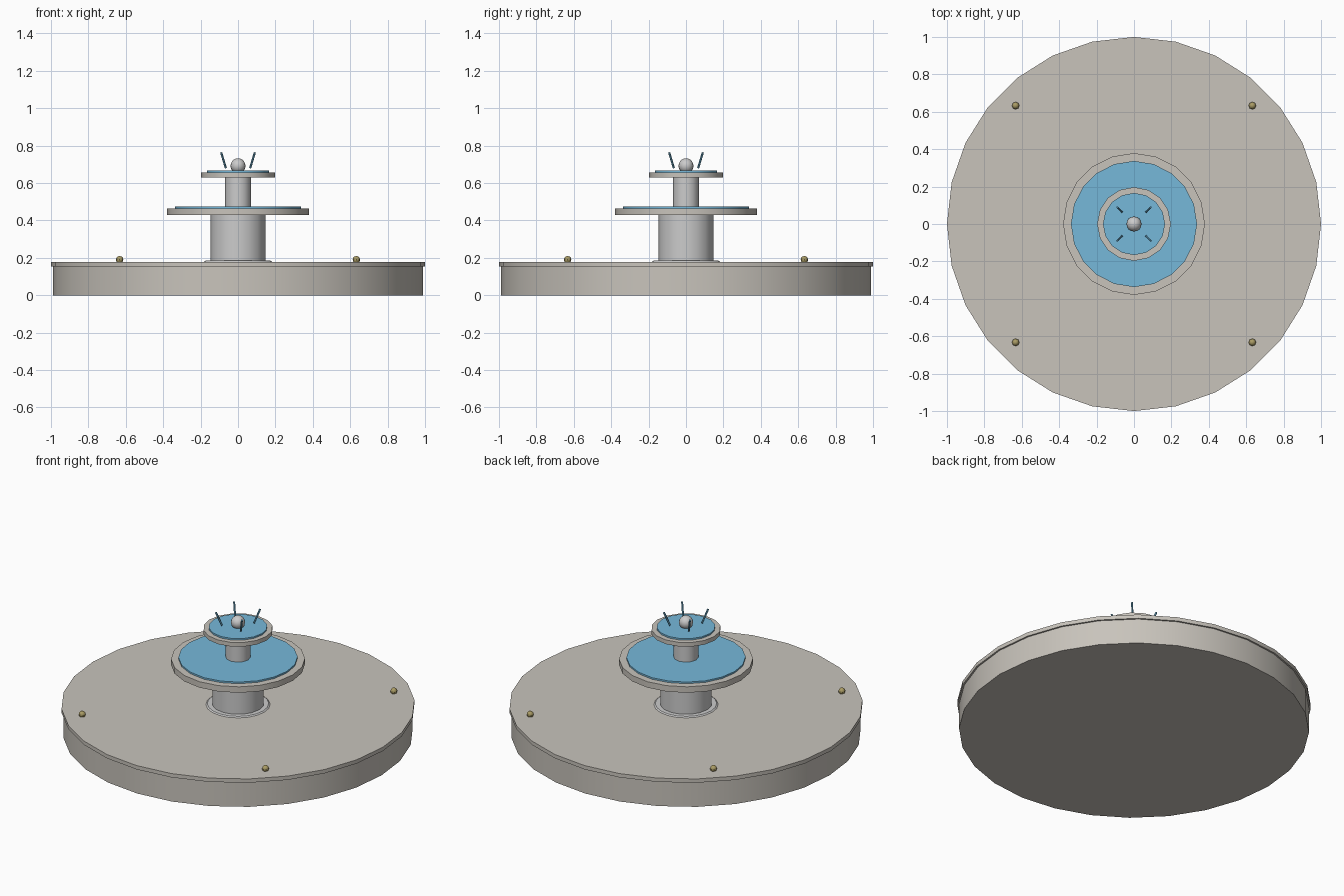
import bpy, math
from mathutils import Vector

if "Cube" in bpy.data.objects:
    bpy.data.objects.remove(bpy.data.objects["Cube"])


def mat(name, col):
    m = bpy.data.materials.new(name)
    m.diffuse_color = (*col, 1)
    m.use_nodes = True
    m.node_tree.nodes["Principled BSDF"].inputs["Base Color"].default_value = m.diffuse_color
    return m


STONE = None
WATER = mat("water", (0.18, 0.48, 0.70))
JET = mat("jet", (0.15, 0.42, 0.62))
BRASS = mat("brass", (0.40, 0.33, 0.13))
STONE = mat("stone", (0.58, 0.55, 0.50))
PALE = mat("pale_stone", (0.70, 0.69, 0.67))


def finish(name, m):
    o = bpy.context.object
    o.name = name
    o.data.materials.append(m)
    bpy.ops.object.shade_smooth_by_angle(angle=math.radians(35))
    return o


def disc(name, r, z0, z1, sides, m, r_top=None):
    bpy.ops.mesh.primitive_cone_add(vertices=sides, radius1=r, radius2=r_top or r,
                                    depth=z1 - z0, location=(0, 0, (z0 + z1) / 2))
    return finish(name, m)


def ball(name, r, loc, seg, rings, m):
    bpy.ops.mesh.primitive_uv_sphere_add(segments=seg, ring_count=rings,
                                         radius=r, location=loc)
    return finish(name, m)


# Round base and its overhanging rim
disc("basin_wall", 0.99, 0, 0.157, 28, STONE)
disc("basin_rim", 1.0, 0.155, 0.179, 28, STONE)

# Lower column with foot collar, lower bowl and its water
disc("column_foot", 0.187, 0.175, 0.185, 20, PALE, 0.174)
disc("lower_column", 0.147, 0.175, 0.43, 16, PALE)
disc("lower_bowl", 0.379, 0.428, 0.465, 20, STONE)
disc("lower_water", 0.337, 0.46, 0.475, 20, WATER)

# Upper column, bowl and water
disc("upper_column", 0.07, 0.46, 0.635, 12, PALE)
disc("upper_bowl", 0.197, 0.63, 0.656, 16, STONE)
disc("upper_water", 0.166, 0.65, 0.666, 16, WATER)
ball("finial", 0.04, (0, 0, 0.692), 16, 10, PALE)

# Four leaning jets and four rim lamps on the diagonals
for i in range(4):
    a = math.radians(45 + 90 * i)
    c, s = math.cos(a), math.sin(a)
    p = Vector((0.092 * c, 0.092 * s, 0.68))
    q = Vector((0.127 * c, 0.127 * s, 0.763))
    d = q - p
    bpy.ops.mesh.primitive_cylinder_add(vertices=6, radius=0.006, depth=d.length,
                                        location=(p + q) / 2,
                                        rotation=d.to_track_quat('Z', 'Y').to_euler())
    finish(f"water_jet_{i + 1}", JET)
    ball(f"rim_lamp_{i + 1}", 0.02, (0.895 * c, 0.895 * s, 0.19), 8, 6, BRASS)
